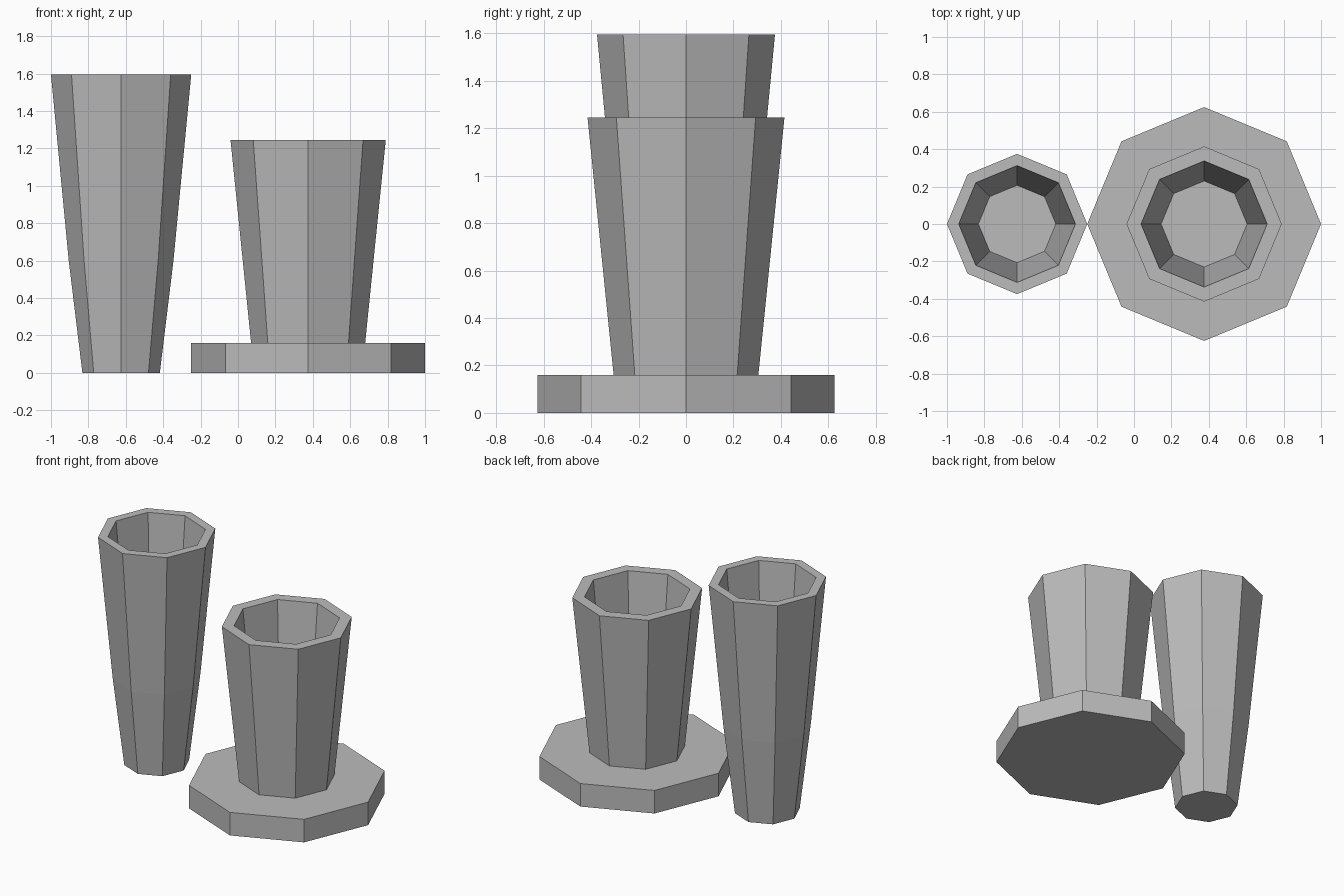
import bpy
import bmesh
from math import cos, sin, tau

SIDES = 8

cube = bpy.data.objects.get("Cube")
if cube:
    bpy.data.objects.remove(cube, do_unlink=True)

grey = bpy.data.materials.new("plain_grey")
grey.use_nodes = True
colour = (0.5, 0.5, 0.5, 1)
grey.diffuse_color = colour
grey.node_tree.nodes["Principled BSDF"].inputs["Base Color"].default_value = colour


def lathe(name, x, profile):
    """Closed octagonal solid from (radius, height) rings, capped at both ends."""
    bm = bmesh.new()
    rings = [[bm.verts.new((r * cos(tau * i / SIDES), r * sin(tau * i / SIDES), z))
              for i in range(SIDES)] for r, z in profile]
    for a, b in zip(rings, rings[1:]):
        for i in range(SIDES):
            j = (i + 1) % SIDES
            bm.faces.new((a[i], a[j], b[j], b[i]))
    bm.faces.new(rings[0][::-1])
    bm.faces.new(rings[-1])
    mesh = bpy.data.meshes.new(name)
    bm.to_mesh(mesh)
    bm.free()
    mesh.materials.append(grey)
    obj = bpy.data.objects.new(name, mesh)
    obj.location.x = x
    bpy.context.collection.objects.link(obj)
    return obj


# Tall tapered cup: outside going up, over the rim, then down to the inner floor
lathe("tall_cup", -0.625, [(0.207, 0), (0.28, 0.6), (0.375, 1.595),
                           (0.312, 1.595), (0.217, 0.6), (0.207, 0.52)])

# Hollow holder and its wide foot as one solid
lathe("holder_with_foot", 0.375, [(0.625, 0), (0.625, 0.16), (0.305, 0.16),
                                  (0.415, 1.245), (0.337, 1.245), (0.23, 0.16)])
